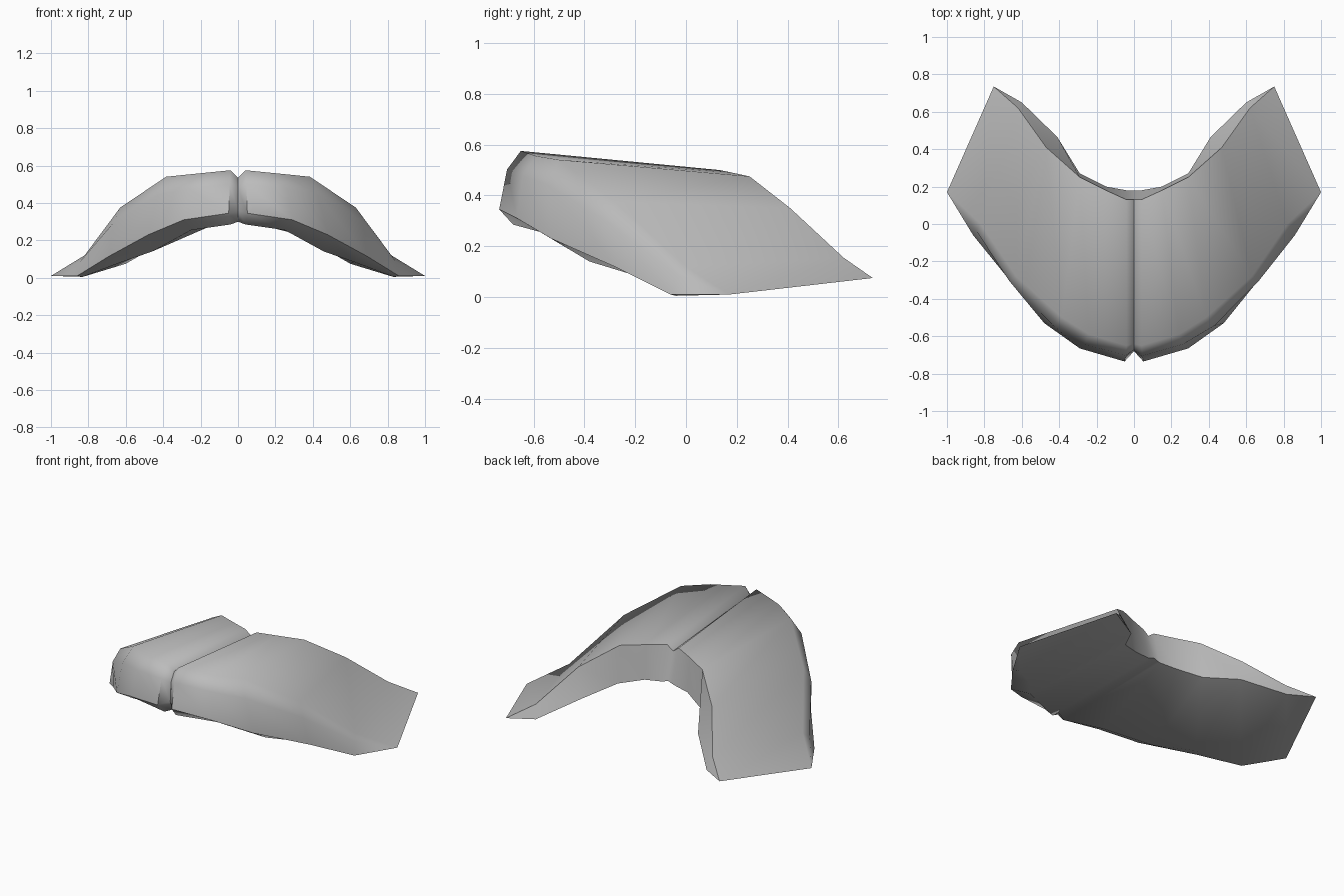
import bpy
import bmesh
import math
from mathutils import Vector

default_cube = bpy.data.objects.get("Cube")
if default_cube:
    bpy.data.objects.remove(default_cube, do_unlink=True)


def make_material(name, colour):
    material = bpy.data.materials.new(name)
    material.use_nodes = True
    material.diffuse_color = colour
    shader = material.node_tree.nodes["Principled BSDF"]
    shader.inputs["Base Color"].default_value = colour
    shader.inputs["Roughness"].default_value = 0.7
    return material


def rail(*points):
    return [Vector(point) for point in points]


# Long edges of one wing, each running from the centre crease to the tip
top_back = rail((0, .13, .47), (.04, .13, .5), (.15, .18, .49), (.29, .25, .475),
                (.47, .41, .35), (.62, .62, .155), (.75, .735, .075))
top_front = rail((0, -.64, .535), (.04, -.65, .575), (.24, -.59, .555), (.385, -.5, .54),
                 (.63, -.28, .375), (.82, 0, .12), (1, .17, .01))
nose = rail((0, -.68, .36), (.05, -.735, .345), (.29, -.665, .31), (.48, -.53, .23),
            (.69, -.27, .115), (.86, -.06, .01), (1, .17, .01))
bottom_front = rail((0, -.66, .3), (.04, -.68, .285), (.25, -.57, .255), (.46, -.38, .14),
                    (.62, -.2, .085), (.83, -.04, .005), (1, .17, .01))
bottom_back = rail((0, .18, .3), (.04, .18, .285), (.15, .2, .275), (.29, .27, .24),
                   (.41, .465, .185), (.6, .65, .075), (.75, .735, .075))

# Rounded shoulder between the top surface and the nose
shoulder = []
for upper, lower in zip(top_front, nose):
    bulge = Vector((upper.x * .1, -.1, .03)) * (upper - lower).length
    shoulder.append(upper.lerp(lower, .35) + bulge)

# Cross-sections of one wing, mirrored to make the other
rails = [top_back, top_front, shoulder, nose, bottom_front, bottom_back]
half = [list(section) for section in zip(*rails)]
mirrored = [[Vector((-p.x, p.y, p.z)) for p in section] for section in half[:0:-1]]
sections = mirrored + half

# Skin the cross-sections into one closed shell
bm = bmesh.new()
rings = [[bm.verts.new(point) for point in section] for section in sections]
count = len(rails)
for ring, following in zip(rings, rings[1:]):
    for i in range(count):
        j = (i + 1) % count
        bm.faces.new((ring[i], ring[j], following[j], following[i]))
bmesh.ops.remove_doubles(bm, verts=bm.verts, dist=.0005)
bmesh.ops.recalc_face_normals(bm, faces=bm.faces)
mesh = bpy.data.meshes.new("curved_shell")
bm.to_mesh(mesh)
bm.free()

shell = bpy.data.objects.new("curved_shell", mesh)
bpy.context.collection.objects.link(shell)
mesh.materials.append(make_material("plain_grey", (.5, .5, .5, 1)))

# Soft surfaces with crisp rear edges and centre crease
bpy.ops.object.select_all(action="DESELECT")
shell.select_set(True)
bpy.context.view_layer.objects.active = shell
bpy.ops.object.shade_smooth_by_angle(angle=math.radians(60))
